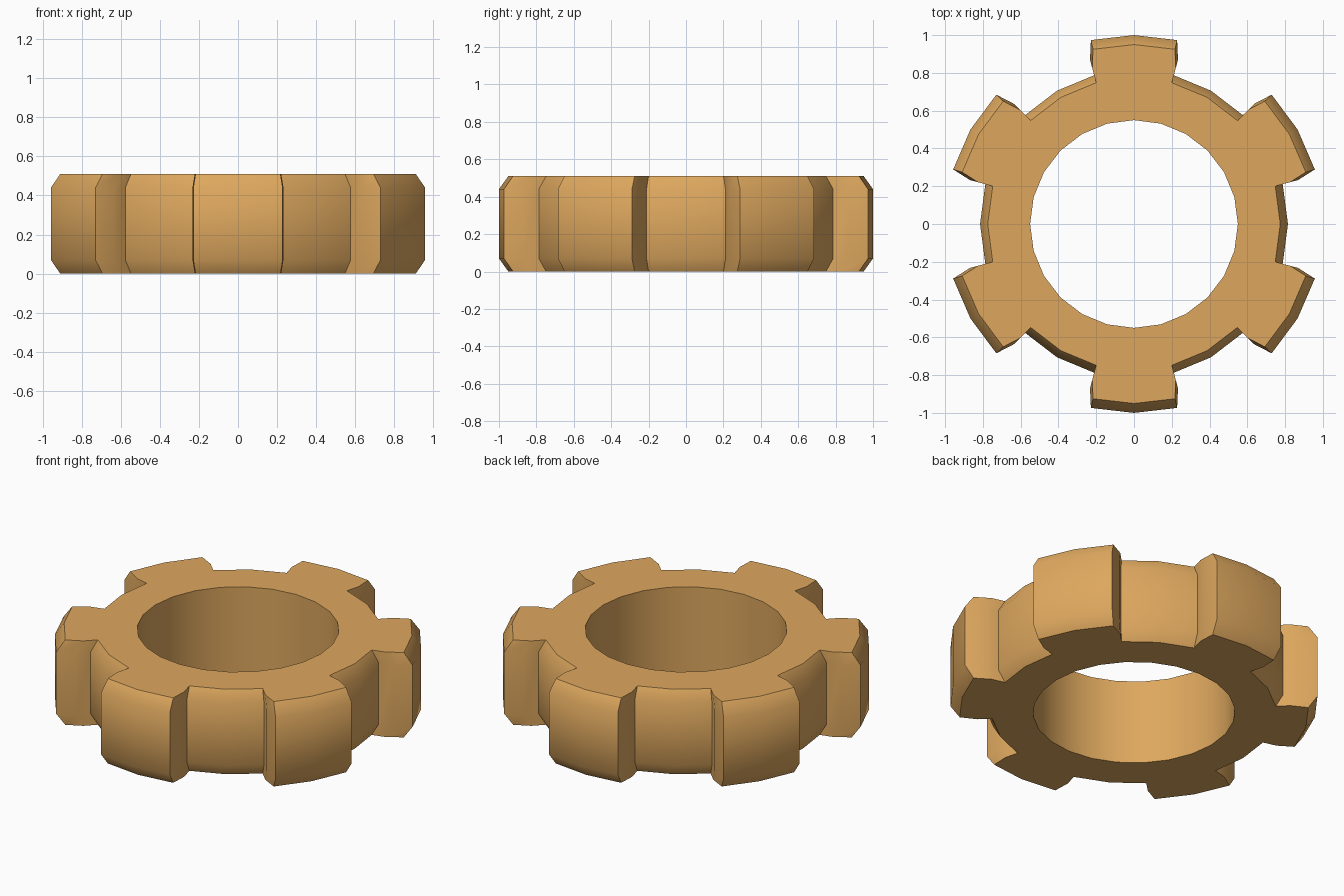
import bpy
import bmesh
from math import radians, sin, cos

old = bpy.data.objects.get("Cube")
if old:
    bpy.data.objects.remove(old, do_unlink=True)

TEETH = 6
HEIGHT = 0.51
CHAMFER = 0.07
SHRINK = 0.95
BORE = 0.55
ROOT, FLANK, TIP = 0.815, 0.9, 1.0

# One tooth and the valley after it, as (degrees, radius)
PROFILE = [(-15, ROOT), (-15, FLANK), (-13.2, TIP), (0, TIP),
           (13.2, TIP), (15, FLANK), (15, ROOT), (30, ROOT)]
BORE_ANGLES = [-15, 0, 15, 30]

bm = bmesh.new()


def ring(points, z, scale=1.0):
    """Repeat a sector profile around the axis."""
    verts = []
    for t in range(TEETH):
        for deg, r in points:
            a = radians(90 + deg + t * 360 / TEETH)
            verts.append(bm.verts.new((r * scale * cos(a), r * scale * sin(a), z)))
    return verts


def bridge(lower, upper):
    n = len(lower)
    for i in range(n):
        j = (i + 1) % n
        bm.faces.new((lower[i], lower[j], upper[j], upper[i]))


def cap(outer, inner):
    """Flat annulus: one polygon per tooth, two quads per valley."""
    p, q = len(PROFILE), len(BORE_ANGLES)
    for t in range(TEETH):
        o = [outer[(t * p + k) % len(outer)] for k in range(p + 1)]
        i = [inner[(t * q + k) % len(inner)] for k in range(q + 1)]
        bm.faces.new(o[:7] + [i[2], i[1], i[0]])
        bm.faces.new((o[6], o[7], i[3], i[2]))
        bm.faces.new((o[7], o[8], i[4], i[3]))


# Toothed outer wall with chamfered rims
walls = [ring(PROFILE, 0, SHRINK), ring(PROFILE, CHAMFER),
         ring(PROFILE, HEIGHT - CHAMFER), ring(PROFILE, HEIGHT, SHRINK)]
for lower, upper in zip(walls, walls[1:]):
    bridge(lower, upper)

# Straight bore and the two flat ends
bore_profile = [(a, BORE) for a in BORE_ANGLES]
bore_low = ring(bore_profile, 0)
bore_high = ring(bore_profile, HEIGHT)
bridge(bore_high, bore_low)
cap(walls[0], bore_low)
cap(walls[-1], bore_high)
bmesh.ops.recalc_face_normals(bm, faces=bm.faces)

mesh = bpy.data.meshes.new("gear_ring")
bm.to_mesh(mesh)
bm.free()
gear = bpy.data.objects.new("gear_ring", mesh)
bpy.context.collection.objects.link(gear)

# Warm tan material
colour = (0.73, 0.39, 0.113, 1)
mat = bpy.data.materials.new("warm_tan")
mat.use_nodes = True
mat.diffuse_color = colour
mat.node_tree.nodes["Principled BSDF"].inputs["Base Color"].default_value = colour
mesh.materials.append(mat)

# Smooth round walls, crisp rims and tooth corners
bpy.ops.object.select_all(action='DESELECT')
gear.select_set(True)
bpy.context.view_layer.objects.active = gear
bpy.ops.object.shade_smooth_by_angle(angle=radians(42))
